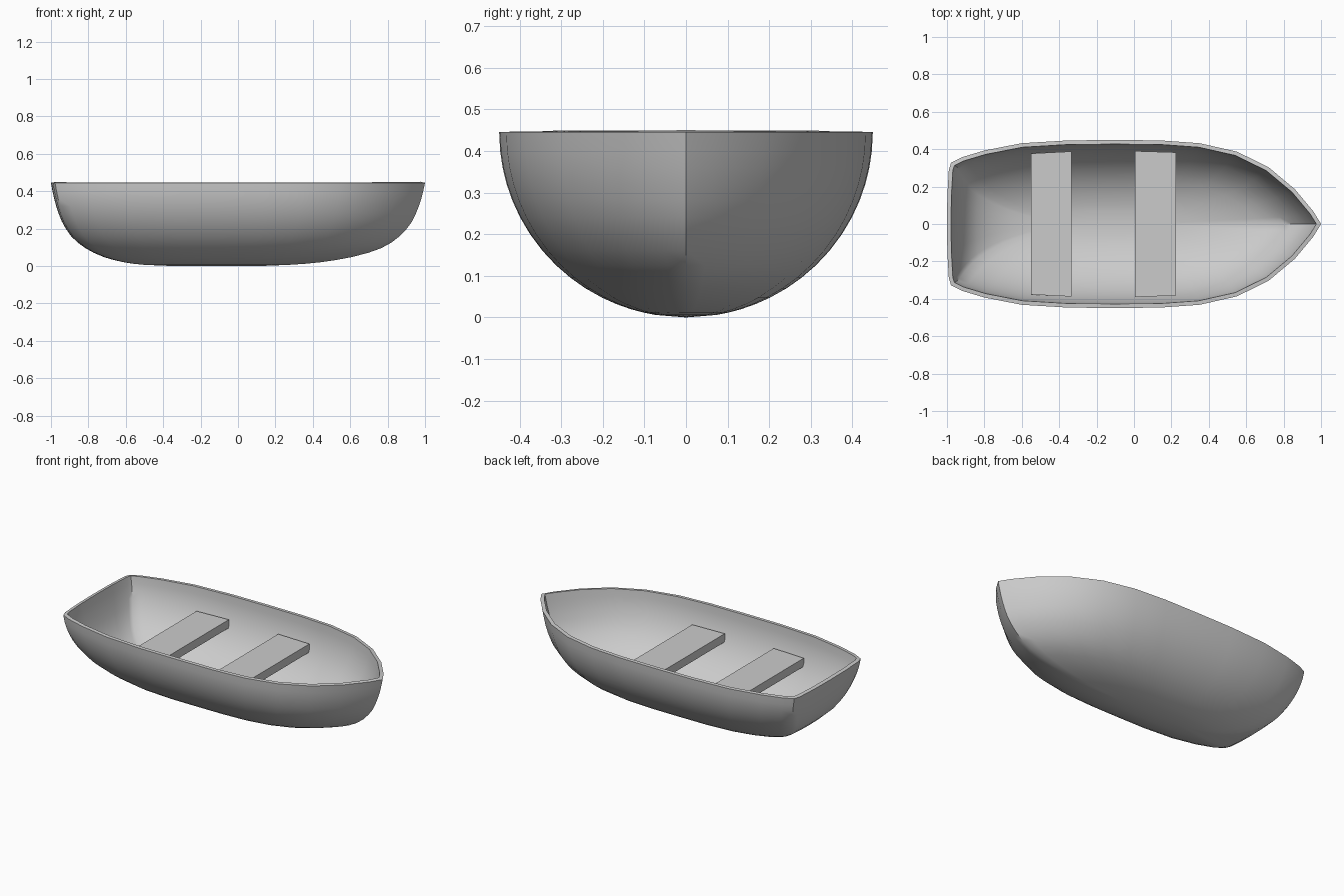
import bpy, bmesh, math

if "Cube" in bpy.data.objects:
    bpy.data.objects.remove(bpy.data.objects["Cube"])

H = 0.445       # rim height
WALL = 0.022    # hull thickness

# half outline of the rim, stern to bow (x, half width)
RIM = [(-1, 0), (-0.998, 0.15), (-0.99, 0.29), (-0.978, 0.328), (-0.92, 0.357),
       (-0.8, 0.393), (-0.6, 0.432), (-0.35, 0.447), (-0.1, 0.449), (0.14, 0.447),
       (0.35, 0.432), (0.55, 0.387), (0.72, 0.303), (0.86, 0.186), (0.96, 0.066), (1, 0)]

# waterlines: height, stern x, bow x (width follows a half ellipse)
LEVELS = [(H, -1, 1), (0.40, -0.992, 0.99), (0.36, -0.983, 0.98), (0.32, -0.972, 0.967),
          (0.28, -0.959, 0.951), (0.24, -0.943, 0.932), (0.20, -0.921, 0.903),
          (0.16, -0.893, 0.865), (0.125, -0.857, 0.82), (0.095, -0.815, 0.765),
          (0.07, -0.77, 0.695), (0.047, -0.715, 0.605), (0.032, -0.664, 0.525),
          (0.02, -0.61, 0.44), (0.012, -0.56, 0.36), (0.006, -0.5, 0.27), (0, -0.35, 0.12)]


def finish(name, bm):
    mesh = bpy.data.meshes.new(name)
    bm.to_mesh(mesh)
    bm.free()
    obj = bpy.data.objects.new(name, mesh)
    bpy.context.collection.objects.link(obj)
    bpy.ops.object.select_all(action='DESELECT')
    obj.select_set(True)
    bpy.context.view_layer.objects.active = obj
    return obj


def ellipse(z):
    return math.sqrt(max(0, 1 - ((H - z) / H) ** 2))


def rounded(x, y, k):
    # round off the stern corners towards the keel
    if x > -0.3:
        return y
    target = math.copysign(0.449 * math.sqrt(max(0, 1 - ((x + 0.3) / 0.7) ** 2)), y)
    return y + (target - y) * k


# Hull: loft the outline down through the waterlines, then thicken inwards
bm = bmesh.new()
outline = [(x, -y) for x, y in RIM] + RIM[-2:0:-1]
rings = []
for z, stern, bow in LEVELS:
    w = ellipse(z)
    k = 0.55 * ((H - z) / H) ** 2
    mid, half = (stern + bow) / 2, (bow - stern) / 2
    rings.append([bm.verts.new((mid + x * half, rounded(x, y, k) * w, z)) for x, y in outline])
n = len(outline)
for top, low in zip(rings, rings[1:]):
    for i in range(n):
        j = (i + 1) % n
        bm.faces.new((top[i], low[i], low[j], top[j]))
bmesh.ops.remove_doubles(bm, verts=bm.verts[:], dist=0.0005)
hull = finish("hull", bm)
solid = hull.modifiers.new("wall", 'SOLIDIFY')
solid.thickness = WALL
solid.offset = -1
solid.use_even_offset = True
bpy.ops.object.modifier_apply(modifier="wall")
bpy.ops.object.shade_smooth_by_angle(angle=math.radians(40))


# Seats: planks resting on the inside of the hull, slightly skewed at the ends
def seat(name, x0, x1, w0, w1, z0=0.262, z1=0.314):
    bm = bmesh.new()
    bmesh.ops.create_cube(bm, size=2)
    for v in bm.verts:
        front, up = v.co.x > 0, v.co.z > 0
        v.co = (x1 if front else x0, (w1 if front else w0) * v.co.y, z1 if up else z0)
    finish(name, bm)


seat("rear_seat", -0.55, -0.335, 0.377, 0.388)
seat("middle_seat", 0.005, 0.225, 0.39, 0.383)
